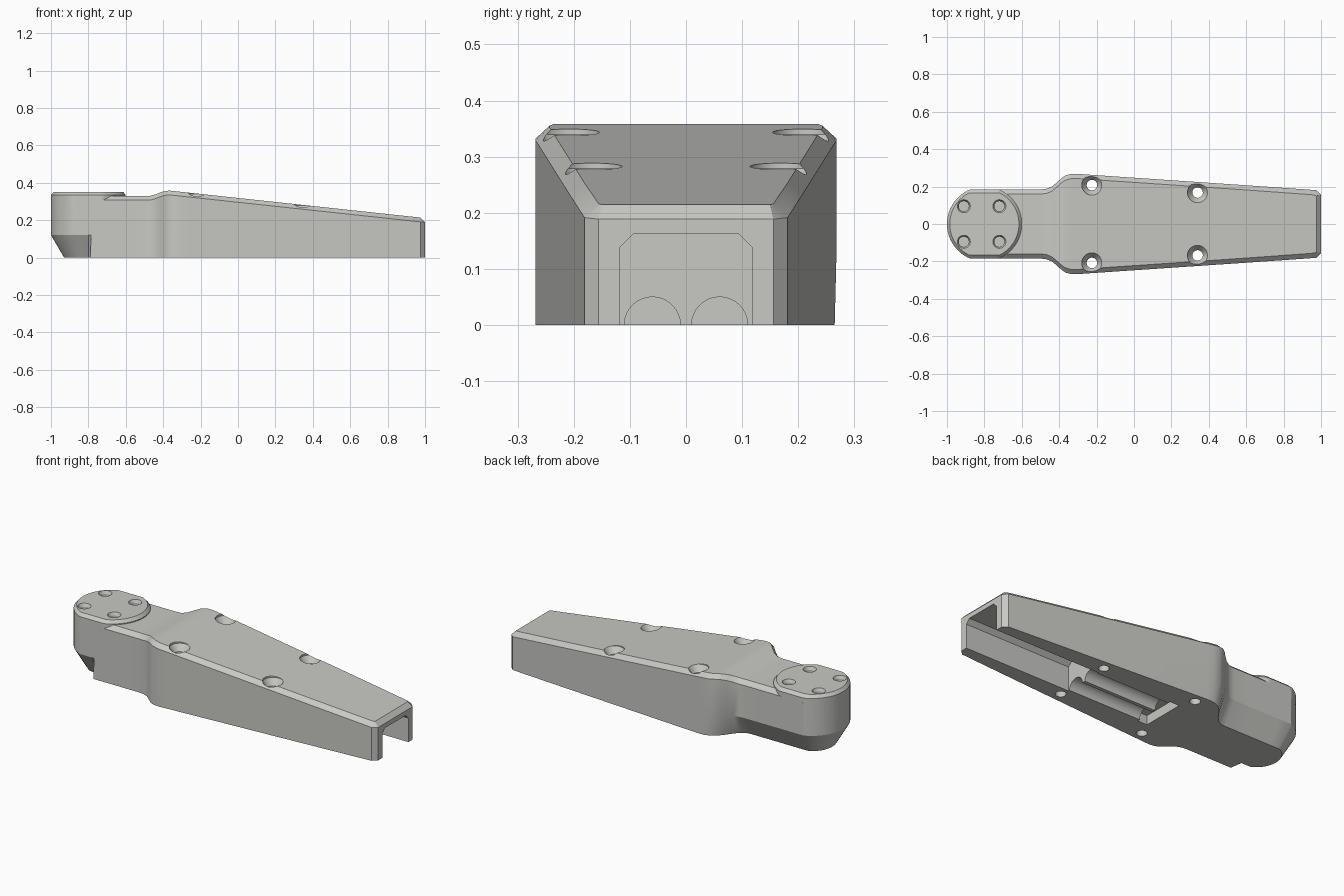
import bpy, bmesh, math
from mathutils import Matrix, Vector

if "Cube" in bpy.data.objects:
    bpy.data.objects.remove(bpy.data.objects["Cube"])

grey = bpy.data.materials.new("light warm grey")
grey.diffuse_color = (0.58, 0.58, 0.555, 1)
grey.use_nodes = True
grey.node_tree.nodes["Principled BSDF"].inputs["Base Color"].default_value = grey.diffuse_color


def make(name, bm):
    bmesh.ops.recalc_face_normals(bm, faces=bm.faces)
    me = bpy.data.meshes.new(name)
    bm.to_mesh(me)
    bm.free()
    me.materials.append(grey)
    ob = bpy.data.objects.new(name, me)
    bpy.context.collection.objects.link(ob)
    return ob


def stack(name, rings):
    """Skin closed rings of equal length and cap both ends."""
    bm = bmesh.new()
    vs = [[bm.verts.new(p) for p in r] for r in rings]
    n = len(vs[0])
    for a, b in zip(vs, vs[1:]):
        for i in range(n):
            j = (i + 1) % n
            bm.faces.new((a[i], a[j], b[j], b[i]))
    # caps run as strips between the front and back halves
    for r in (vs[0], vs[-1]):
        for i in range(n // 2 - 1):
            bm.faces.new((r[i], r[i + 1], r[n - 2 - i], r[n - 1 - i]))
    return make(name, bm)


def spin(name, x, y, profile, seg=32):
    """Round solid about a vertical axis from (radius, z) pairs."""
    rings = [[(x + r * math.cos((i + .5) * math.tau / seg),
               y + r * math.sin((i + .5) * math.tau / seg), z)
              for i in range(seg)] for r, z in profile]
    return stack(name, rings)


def extrude_x(name, section, x0, x1):
    bm = bmesh.new()
    f = bm.faces.new([bm.verts.new((x0, y, z)) for y, z in section])
    ext = bmesh.ops.extrude_face_region(bm, geom=[f])["geom"]
    bmesh.ops.translate(bm, vec=(x1 - x0, 0, 0),
                        verts=[v for v in ext if isinstance(v, bmesh.types.BMVert)])
    return make(name, bm)


def boolean(target, other, op):
    m = target.modifiers.new(op, 'BOOLEAN')
    m.operation, m.object, m.solver = op, other, 'EXACT'
    bpy.context.view_layer.objects.active = target
    bpy.ops.object.modifier_apply(modifier=m.name)
    bpy.data.objects.remove(other)


# Housing outline, one half, from round nose to tail
ANGLES = [math.radians(a) for a in range(4, 69, 8)]


def head(r, limit):
    return [(-.8 - r * math.cos(a), min(r * math.sin(a), limit)) for a in ANGLES]


SIDE = [(-.8, .185), (-.785, .185), (-.72, .185), (-.6, .185), (-.5, .185),
        (-.47, .188), (-.44, .2), (-.415, .22), (-.39, .243), (-.365, .26),
        (-.335, .268), (-.3, .268), (-.26, .265), (.2, .234), (.6, .207), (.975, .181)]
OUTLINE = head(.2, .185) + SIDE + [(1, .156)]
TOP = head(.175, .16) + [(min(x, .958), y - .025) for x, y in SIDE] + [(.975, .15)]


def height(x):
    """Top profile: flat neck, smooth rise, long taper."""
    if x < -.48:
        return .33
    if x < -.37:
        t = (x + .48) / .11
        return .33 + .029 * t * t * (3 - 2 * t)
    return .359 - (x + .37) * .1075


# Underside bevel: nose only in front, on to the shoulder at the back
FRONT_LOW = head(.13, .115) + [(-.8, .115)] + [(-.79, .185)] + SIDE[2:] + [(1, .156)]


def back_inset(x):
    t = min(max((x + .47) / .2, 0), 1)
    return .07 * (1 - t * t * (3 - 2 * t))


BACK_LOW = head(.13, .115) + [(x, y - back_inset(x)) for x, y in SIDE] + [(1, .156)]


def ring(front, back, z):
    return ([(x, -y, z(x)) for x, y in front] +
            [(x, y, z(x)) for x, y in reversed(back)])


housing = stack("housing", [
    ring(FRONT_LOW, BACK_LOW, lambda x: 0),
    ring(OUTLINE, OUTLINE, lambda x: .12),
    ring(OUTLINE, OUTLINE, lambda x: height(x) - .023),
    ring(TOP, TOP, height)])


# Raised round pad on the nose, trimmed flat at the sides
def pad_ring(r, limit, z):
    pts = []
    for i in range(72):
        a = (i + .5) * math.tau / 72
        pts.append((-.8 + r * math.cos(a), max(-limit, min(limit, r * math.sin(a))), z))
    return pts


pad = stack("nose_pad", [pad_ring(.2, .185, .27), pad_ring(.2, .185, .335),
                         pad_ring(.185, .167, .352)])
boolean(housing, pad, 'UNION')

# Open channel in the tail
channel = extrude_x("channel", [(-.118, -.1), (.118, -.1), (.118, .138), (.094, .162),
                                (-.094, .162), (-.118, .138)], .33, 1.2)
boolean(housing, channel, 'DIFFERENCE')

# Twin round grooves under the middle, with a cross slot at their end
for s in (-1, 1):
    section = [(s * .06 + .05 * math.cos(i * math.tau / 32),
                .05 * math.sin(i * math.tau / 32)) for i in range(32)]
    boolean(housing, extrude_x("groove", section, -.15, .4), 'DIFFERENCE')
slot = extrude_x("cross_slot", [(-.125, -.1), (.125, -.1), (.125, .053), (-.125, .053)],
                 -.19, -.13)
boolean(housing, slot, 'DIFFERENCE')

# Countersunk through holes along both edges, and blind holes in the pad
for s in (-1, 1):
    for x, y in ((-.225, .208), (.34, .168)):
        h = height(x)
        boolean(housing, spin("bolt_hole", x, s * y, [
            (.028, -.1), (.028, h - .04), (.054, h - .004), (.054, h + .1)]), 'DIFFERENCE')
    for x in (-.91, -.72):
        boolean(housing, spin("screw_hole", x, s * .095, [
            (.027, .28), (.027, .335), (.035, .352), (.035, .4)]), 'DIFFERENCE')

# Smooth the rounded walls and keep the bevels crisp
bpy.ops.object.select_all(action='DESELECT')
housing.select_set(True)
bpy.context.view_layer.objects.active = housing
bpy.ops.object.shade_smooth_by_angle(angle=math.radians(25))
